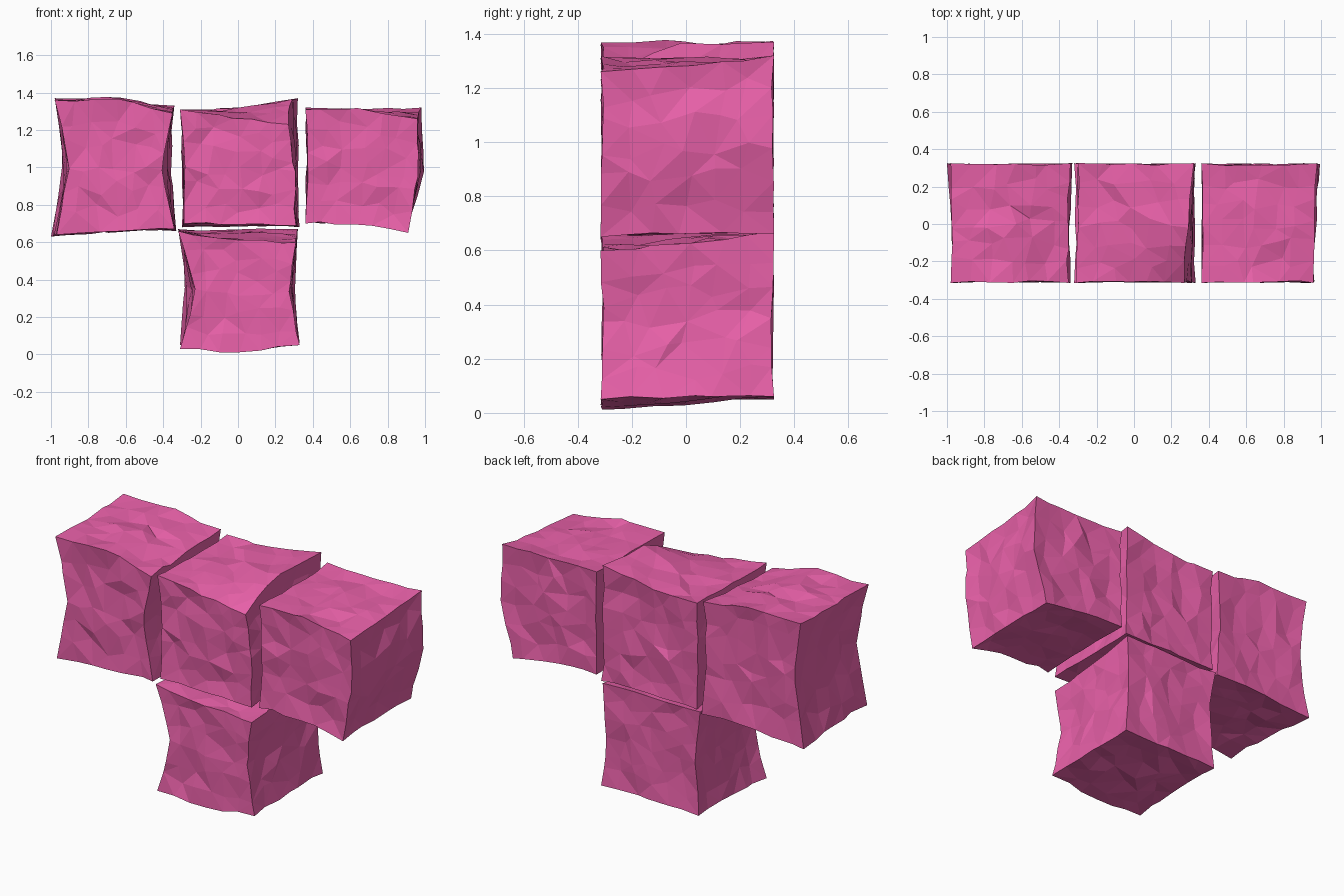
import bpy, bmesh, random

if "Cube" in bpy.data.objects:
    bpy.data.objects.remove(bpy.data.objects["Cube"])

random.seed(11)
pink = bpy.data.materials.new("pink_stone")
pink.diffuse_color = (0.82, 0.12, 0.40, 1.0)
pink.use_nodes = True
pink.node_tree.nodes["Principled BSDF"].inputs["Base Color"].default_value = pink.diffuse_color
Y0, Y1 = -0.315, 0.325
CUTS = 5


def along(p, s):
    """Read a start / middle / end profile at 0..1."""
    return p[0] + (p[1] - p[0]) * s * 2 if s < 0.5 else p[1] + (p[2] - p[1]) * (s * 2 - 1)


def mix(a, b, t):
    return a + (b - a) * t


def rough_block(name, front, back, slope=1.0):
    """Chipped cube between two outlines, each given as left, right, bottom, top profiles.
    slope is the share of the depth over which the top moves to its back profile."""
    bm = bmesh.new()
    bmesh.ops.create_cube(bm, size=1)
    bmesh.ops.subdivide_edges(bm, edges=bm.edges[:], cuts=CUTS, use_grid_fill=True)
    for v in bm.verts:
        u, t, w = (c + 0.5 for c in v.co)
        sides = [0 if c < 0.01 else 1 if c > 0.99 else None for c in (u, t, w)]
        count = sum(s is not None for s in sides)
        # Uneven facet sizes, then shallow chips cut into each face
        q = []
        for c, s in zip((u, t, w), sides):
            q.append(c if s is not None else c + random.uniform(-0.055, 0.055))
        chip = {1: 0.026, 2: 0.012, 3: 0.0}[count]
        for i, s in enumerate(sides):
            if s is not None:
                q[i] += (1 - 2 * s) * random.uniform(0, chip) / 0.65
        u, t, w = q
        tt = min(1, t / slope)
        left, right, bottom = (
            [mix(a, b, t) for a, b in zip(front[i], back[i])] for i in range(3))
        top = [mix(a, b, tt) for a, b in zip(front[3], back[3])]
        v.co = (mix(along(left, w), along(right, w), u),
                mix(Y0, Y1, t),
                mix(along(bottom, u), along(top, u), w))
    bmesh.ops.triangulate(bm, faces=bm.faces[:])
    bmesh.ops.recalc_face_normals(bm, faces=bm.faces[:])
    me = bpy.data.meshes.new(name)
    bm.to_mesh(me)
    bm.free()
    me.materials.append(pink)
    ob = bpy.data.objects.new(name, me)
    bpy.context.collection.objects.link(ob)


# Upper row, left to right
rough_block("left_block",
            [(-0.97, -0.91, -0.98), (-0.34, -0.40, -0.35), (0.64, 0.65, 0.67), (1.36, 1.38, 1.29)],
            [(-1.00, -0.94, -0.98), (-0.33, -0.35, -0.34), (0.63, 0.65, 0.66), (1.37, 1.38, 1.33)])
rough_block("middle_block",
            [(-0.29, -0.29, -0.31), (0.31, 0.31, 0.27), (0.70, 0.69, 0.69), (1.31, 1.27, 1.23)],
            [(-0.30, -0.31, -0.30), (0.33, 0.33, 0.32), (0.68, 0.68, 0.68), (1.31, 1.32, 1.37)],
            slope=0.4)
rough_block("right_block",
            [(0.36, 0.37, 0.36), (0.91, 0.97, 0.96), (0.70, 0.69, 0.65), (1.31, 1.32, 1.26)],
            [(0.36, 0.36, 0.36), (0.91, 1.00, 0.98), (0.71, 0.70, 0.66), (1.32, 1.32, 1.32)])

# Stem below the middle
rough_block("stem_block",
            [(-0.31, -0.23, -0.32), (0.33, 0.28, 0.31), (0.03, 0.0, 0.05), (0.66, 0.62, 0.60)],
            [(-0.31, -0.29, -0.32), (0.33, 0.31, 0.32), (0.05, 0.05, 0.06), (0.67, 0.68, 0.67)])
